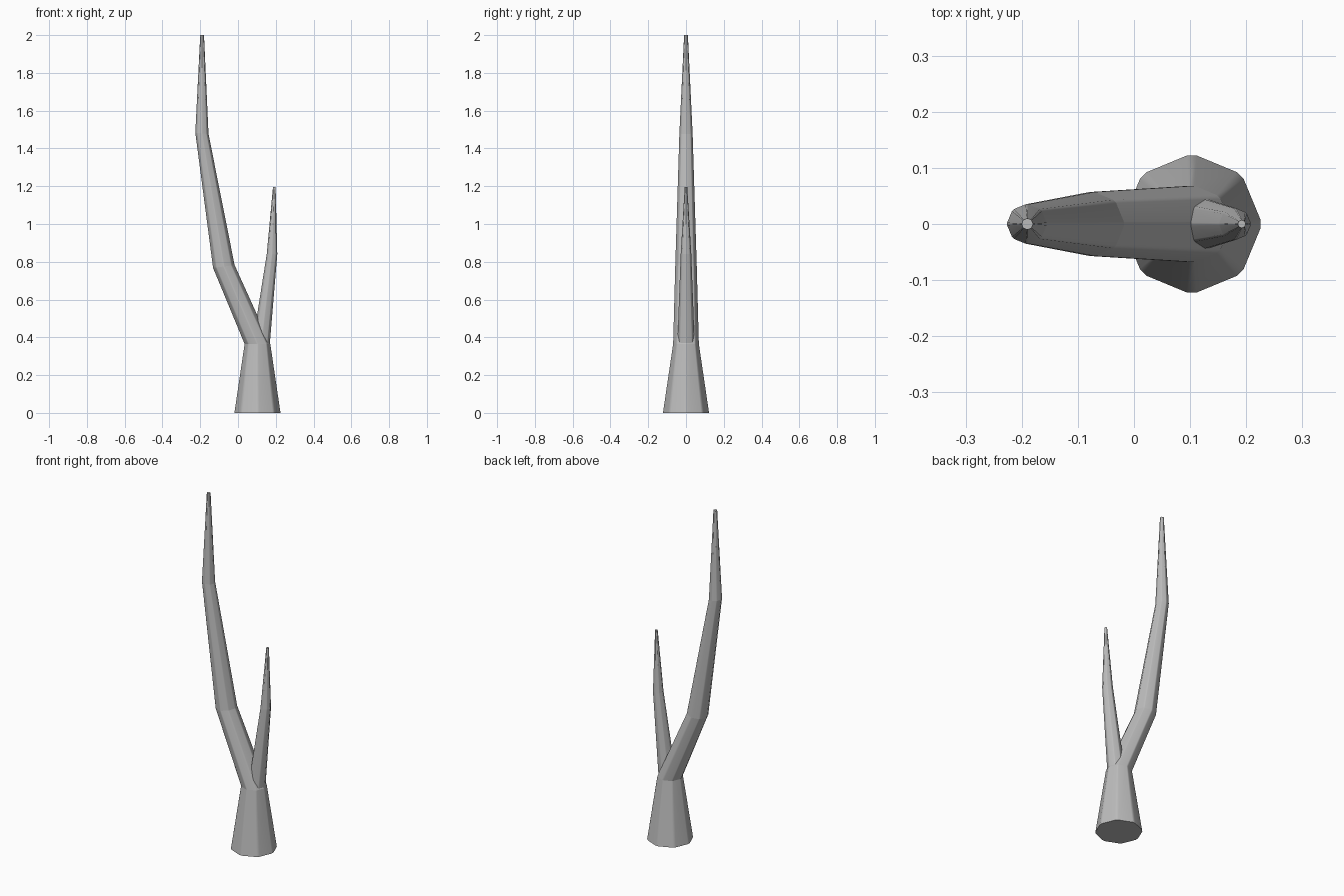
import bpy, bmesh, math
from mathutils import Vector

cube = bpy.data.objects.get("Cube")
if cube:
    bpy.data.objects.remove(cube)

# Plain grey bark
bark = bpy.data.materials.new("grey bark")
bark.use_nodes = True
colour = (0.5, 0.5, 0.5, 1)
bark.diffuse_color = colour
bark.node_tree.nodes["Principled BSDF"].inputs["Base Color"].default_value = colour

SIDES = 8
CHAMFER = 0.1


def octagon_profile():
    """Unit octagon with a narrow chamfer on each corner."""
    corners = [Vector((math.cos(a), math.sin(a), 0))
               for a in (math.tau * i / SIDES for i in range(SIDES))]
    points = []
    for i, c in enumerate(corners):
        points.append(c.lerp(corners[i - 1], CHAMFER))
        points.append(c.lerp(corners[(i + 1) % SIDES], CHAMFER))
    reach = max(p.x for p in points)
    return [p / reach for p in points]


def limb(name, sections):
    """Skin a tapering limb through sections of (x, z, radius, tilt)."""
    profile = octagon_profile()
    count = len(profile)
    bm = bmesh.new()
    rings = [[bm.verts.new((x + p.x * r, p.y * r, z + p.x * r * tilt))
              for p in profile] for x, z, r, tilt in sections]
    for low, high in zip(rings, rings[1:]):
        for i in range(count):
            j = (i + 1) % count
            bm.faces.new((low[i], low[j], high[j], high[i]))
    bm.faces.new(rings[0][::-1])
    bm.faces.new(rings[-1])
    for f in bm.faces:
        f.smooth = True
    # Crisp bends between sections
    for ring in rings:
        for i in range(count):
            bm.edges.get((ring[i - 1], ring[i])).smooth = False
    mesh = bpy.data.meshes.new(name)
    bm.to_mesh(mesh)
    bm.free()
    mesh.materials.append(bark)
    obj = bpy.data.objects.new(name, mesh)
    bpy.context.collection.objects.link(obj)
    normals = obj.modifiers.new("flat sides", "WEIGHTED_NORMAL")
    normals.keep_sharp = True
    return obj


# Main trunk, leaning and then straightening
limb("trunk", [
    (0.103, 0, 0.122, 0),
    (0.103, 0.365, 0.068, 0),
    (-0.075, 0.775, 0.057, 0.13),
    (-0.191, 1.48, 0.035, -0.1),
    (-0.19, 2, 0.01, 0),
])

# Side branch growing from the fork
limb("side_branch", [
    (0.122, 0.36, 0.046, 0),
    (0.18, 0.84, 0.028, 0),
    (0.192, 1.195, 0.007, 0),
])
